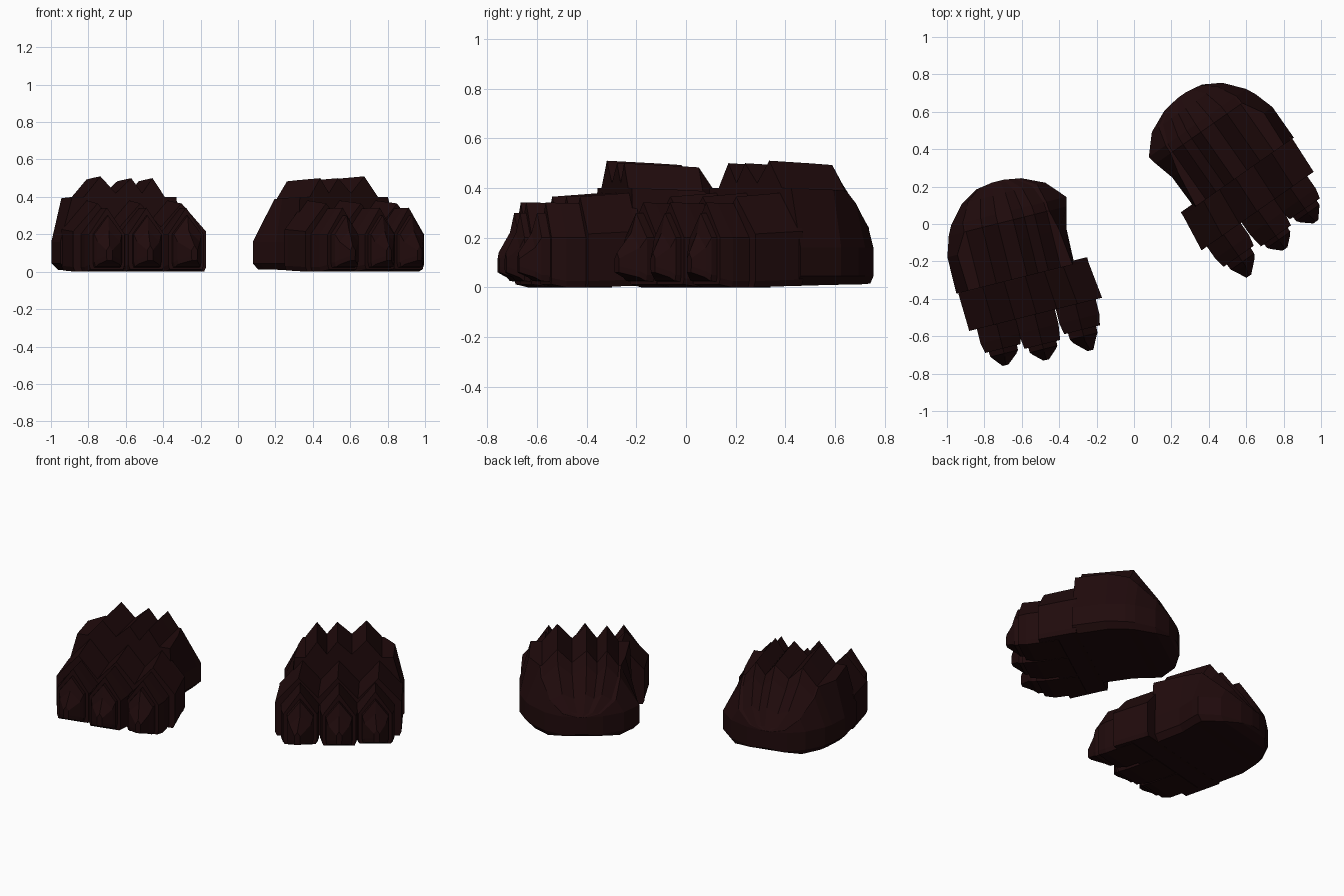
import bpy, bmesh
from math import radians
from mathutils import Matrix

cube = bpy.data.objects.get("Cube")
if cube:
    bpy.data.objects.remove(cube)

hide = bpy.data.materials.new("dark_brown_hide")
hide.use_nodes = True
colour = (0.0145, 0.0032, 0.0036, 1)
hide.diffuse_color = colour
bsdf = hide.node_tree.nodes["Principled BSDF"]
bsdf.inputs["Base Color"].default_value = colour
bsdf.inputs["Roughness"].default_value = 0.9


def loft(name, rings, place):
    """Skin equal rings of points, cap both ends and place the part."""
    bm = bmesh.new()
    loops = [[bm.verts.new(p) for p in ring] for ring in rings]
    n = len(loops[0])
    for a, b in zip(loops, loops[1:]):
        for i in range(n):
            j = (i + 1) % n
            bm.faces.new((a[i], a[j], b[j], b[i]))
    bm.faces.new(loops[0])
    bm.faces.new(loops[-1][::-1])
    bm.transform(place)
    bmesh.ops.recalc_face_normals(bm, faces=bm.faces)
    mesh = bpy.data.meshes.new(name)
    bm.to_mesh(mesh)
    bm.free()
    mesh.materials.append(hide)
    bpy.context.collection.objects.link(bpy.data.objects.new(name, mesh))


def heel_ring(y, left, right, left_top, right_top, rise, taper, floor):
    """Ridged cross-section: three sharp crests between two shoulders."""
    z = lambda top: 0.16 + (top - 0.16) * rise
    crests = [(-0.23, 0.40), (-0.14, 0.51), (-0.055, 0.42), (0.03, 0.50),
              (0.09, 0.42), (0.147, 0.50), (0.215, 0.40)]
    ring = [(left * 0.9, floor), (left, max(floor, 0.045)), (left, 0.16),
            (left_top, z(0.40))]
    ring += [(x * taper, z(top)) for x, top in crests]
    ring += [(right_top, z(0.40)), (right, 0.16),
             (right, max(floor, 0.045)), (right * 0.9, floor)]
    return [(x, y, h) for x, h in ring]


def gable_ring(x, y, half, top, eave=0.2, floor=0.0):
    """House-shaped cross-section with a chamfered foot."""
    return [(x - half * 0.92, y, floor), (x - half, y, floor + 0.025),
            (x - half, y, eave), (x, y, top), (x + half, y, eave),
            (x + half, y, floor + 0.025), (x + half * 0.92, y, floor)]


def foot(side, place):
    # ridged heel, rounded in plan towards the back
    loft(side + "_heel", [
        heel_ring(0.0, -0.36, 0.29, -0.295, 0.28, 1.0, 1.0, 0.006),
        heel_ring(0.2, -0.36, 0.295, -0.305, 0.255, 0.97, 1.0, 0.01),
        heel_ring(0.31, -0.325, 0.325, -0.24, 0.228, 0.95, 1.0, 0.012),
        heel_ring(0.36, -0.30, 0.335, -0.235, 0.225, 0.74, 0.98, 0.012),
        heel_ring(0.46, -0.215, 0.245, -0.18, 0.2, 0.33, 0.8, 0.015),
        heel_ring(0.515, -0.12, 0.125, -0.11, 0.11, 0.07, 0.45, 0.035),
        heel_ring(0.53, -0.03, 0.03, -0.028, 0.028, 0.0, 0.1, 0.05)], place)
    # three toes, each a knuckle, a toe block and a pointed claw
    toes = [("outer", -0.19, -0.215, 0.345, -0.198, 0.435),
            ("middle", 0.02, 0.02, 0.375, 0.02, 0.46),
            ("inner", 0.245, 0.23, 0.35, 0.262, 0.468)]
    for label, x, knuckle_x, end, tip_x, tip in toes:
        name = f"{side}_{label}_"
        splay = 0.025 if label == "inner" else 0.008
        loft(name + "knuckle", [
            gable_ring(knuckle_x, 0.02, 0.135, 0.38, 0.225, 0.006),
            gable_ring(knuckle_x, -0.005, 0.135, 0.38, 0.225, 0.006),
            gable_ring(knuckle_x + splay, -0.21, 0.135, 0.365, 0.215)], place)
        loft(name + "toe", [
            gable_ring(x, -0.1, 0.11, 0.335),
            gable_ring(x, -0.29, 0.11, 0.34),
            gable_ring(x, -end, 0.098, 0.342, 0.2, 0.012)], place)
        nail = tip - end
        loft(name + "claw", [
            gable_ring(x, -0.3, 0.08, 0.3, 0.2, 0.02),
            gable_ring(x, -end - nail * 0.3, 0.076, 0.3, 0.2, 0.025),
            gable_ring(x, -end - nail * 0.5, 0.062, 0.22, 0.16, 0.04),
            gable_ring(tip_x, -tip, 0.016, 0.14, 0.115, 0.06)], place)


# the two feet are mirror images, turned and set down separately
foot("right", Matrix.Translation((-0.60, -0.285, 0))
     @ Matrix.Rotation(radians(14), 4, "Z"))
foot("left", Matrix.Translation((0.56, 0.255, 0))
     @ Matrix.Rotation(radians(35), 4, "Z")
     @ Matrix.Diagonal((-1, 1, 1, 1)))
